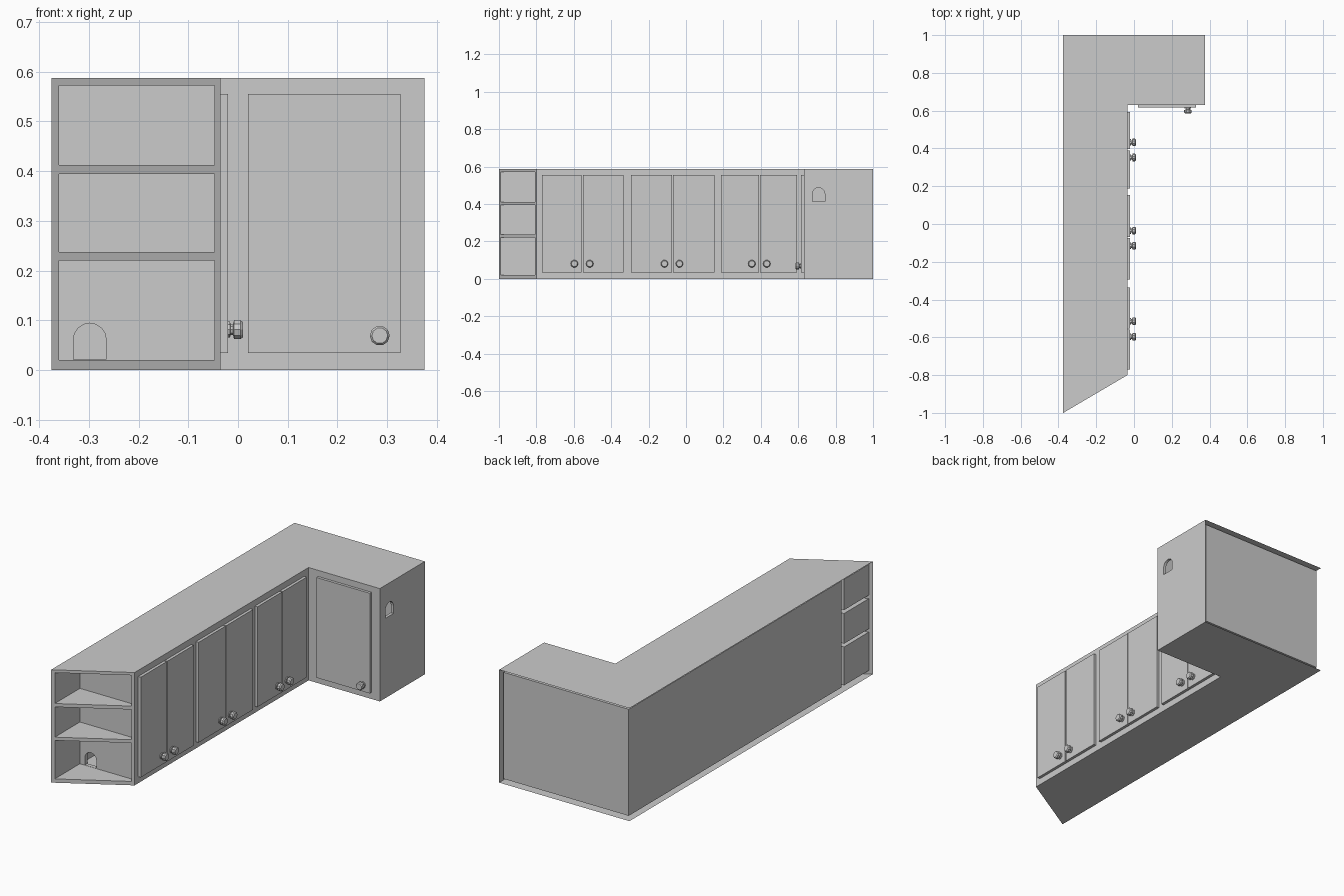
import bpy, bmesh, math
from mathutils import Matrix, Vector

if "Cube" in bpy.data.objects:
    bpy.data.objects.remove(bpy.data.objects["Cube"])

H = 0.587


def finish(bm, name):
    bmesh.ops.remove_doubles(bm, verts=bm.verts[:], dist=1e-4)
    bmesh.ops.recalc_face_normals(bm, faces=bm.faces[:])
    me = bpy.data.meshes.new(name)
    bm.to_mesh(me)
    bm.free()
    ob = bpy.data.objects.new(name, me)
    bpy.context.collection.objects.link(ob)
    return ob


def panel(bm, outer, holes=()):
    """Flat sheet with holes cut out."""
    edges = []
    for loop in (outer, *holes):
        vs = [bm.verts.new(p) for p in loop]
        edges += [bm.edges.new((vs[i - 1], vs[i])) for i in range(len(vs))]
    bmesh.ops.triangle_fill(bm, edges=edges, use_beauty=True, use_dissolve=False,
                            normal=(Vector(outer[1]) - Vector(outer[0])).cross(
                                Vector(outer[2]) - Vector(outer[1])))


def bridge(bm, a, b):
    """Quads joining two matching loops."""
    va, vb = [bm.verts.new(p) for p in a], [bm.verts.new(p) for p in b]
    for i in range(len(va)):
        bm.faces.new((va[i - 1], va[i], vb[i], vb[i - 1]))


def prism(bm, pts, z0, z1, skip=(), holes=None):
    """Upright prism shell; side i runs from point i to i+1."""
    holes = holes or {}
    for z in (z0, z1):
        bm.faces.new([bm.verts.new((x, y, z)) for x, y in pts])
    for i, a in enumerate(pts):
        b = pts[(i + 1) % len(pts)]
        quad = [(*a, z0), (*b, z0), (*b, z1), (*a, z1)]
        if i in holes:
            panel(bm, quad, holes[i])
        elif i not in skip:
            bm.faces.new([bm.verts.new(p) for p in quad])


def arch(c, z, place):
    """Round-topped hole outline."""
    r, straight = 0.033, 0.04
    pts = [(c - r, z), (c + r, z)]
    pts += [(c + r * math.cos(math.pi * k / 8), z + straight + r * math.sin(math.pi * k / 8))
            for k in range(9)]
    return [place(u, w) for u, w in pts]


def slant(x):
    return -0.8 + (x + 0.035) * 0.2 / 0.34


# Cabinet body: outer sheets (rear and left sides open), inner box, angled end shelves
bm = bmesh.new()
levels = [(0.02, 0.22), (0.237, 0.394), (0.412, 0.572)]
xl, xr, yb, yi, xi, xo = -0.36, -0.047, -0.785, -0.765, 0.36, 0.375
openings = [[(xl, slant(xl), a), (xr, slant(xr), a), (xr, slant(xr), b), (xl, slant(xl), b)]
            for a, b in levels]
end_arch = [arch(0.709, 0.415, lambda u, w, x=x: (x, u, w)) for x in (xo, xi)]
shelf_arch = [arch(-0.298, 0.021, lambda u, w, y=y: (u, y, w)) for y in (yb, yi)]

outer = [(-0.375, -1), (-0.035, -0.8), (-0.035, 0.63), (xo, 0.63), (xo, 1), (-0.375, 1)]
prism(bm, outer, 0, H, skip=(4, 5), holes={0: openings, 3: [end_arch[0]]})
inner = [(xl, yi), (-0.05, yi), (-0.05, 0.645), (xi, 0.645), (xi, 0.985), (xl, 0.985)]
prism(bm, inner, 0.018, 0.572, holes={0: [shelf_arch[1]], 3: [end_arch[1]]})
cell = [(xl, slant(xl)), (xr, slant(xr)), (xr, yb), (xl, yb)]
for k, (a, b) in enumerate(levels):
    prism(bm, cell, a, b, skip=(0,), holes={2: [shelf_arch[0]]} if k == 0 else None)
bridge(bm, *end_arch)
bridge(bm, *shelf_arch)
finish(bm, "cabinet_body")


def box(name, lo, hi):
    bm = bmesh.new()
    prism(bm, [(lo[0], lo[1]), (hi[0], lo[1]), (hi[0], hi[1]), (lo[0], hi[1])], lo[2], hi[2])
    return finish(bm, name)


def knob(name, loc, rot):
    """Ten-sided turned knob, axis along +x before rotation."""
    prof = [(0, 0.017), (0.004, 0.017), (0.005, 0.011), (0.01, 0.011), (0.012, 0.02),
            (0.025, 0.02), (0.03, 0.016)]
    n = 10
    bm = bmesh.new()
    rings = [[bm.verts.new((x, r * math.cos(2 * math.pi * i / n), r * math.sin(2 * math.pi * i / n)))
              for i in range(n)] for x, r in prof]
    for a, b in zip(rings, rings[1:]):
        for i in range(n):
            bm.faces.new((a[i - 1], a[i], b[i], b[i - 1]))
    bm.faces.new(rings[0])
    bm.faces.new(rings[-1])
    bm.transform(Matrix.Translation(loc) @ Matrix.Rotation(rot, 4, 'Z'))
    finish(bm, name)


# Three pairs of doors along the long run, knobs near the meeting edges
pairs = [(-0.77, -0.555, -0.335, -0.597, -0.515),
         (-0.295, -0.072, 0.153, -0.115, -0.035),
         (0.188, 0.393, 0.593, 0.352, 0.432)]
for k, (y0, ym, y1, ka, kb) in enumerate(pairs):
    for side, a, b, ky in (("left", y0, ym - 0.003, ka), ("right", ym + 0.003, y1, kb)):
        box(f"door_{side}_{k + 1}", (-0.035, a, 0.034), (-0.02, b, 0.555))
        knob(f"knob_{side}_{k + 1}", (-0.02, ky, 0.081), 0)

# Single door on the short leg
box("corner_door", (0.02, 0.616, 0.034), (0.327, 0.63, 0.555))
knob("corner_knob", (0.285, 0.616, 0.069), -math.pi / 2)
